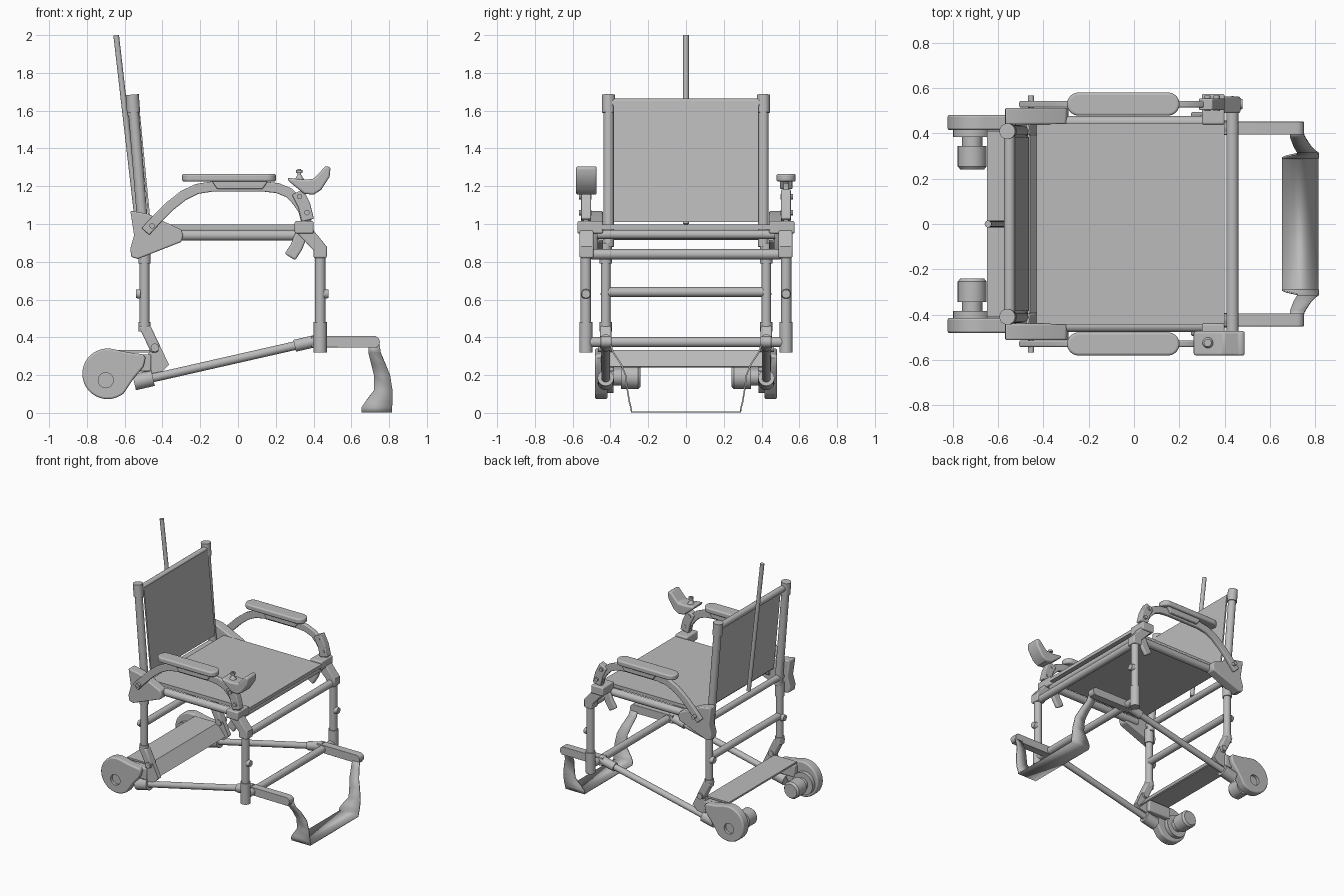
import bpy, bmesh, math
from mathutils import Vector

cube = bpy.data.objects.get("Cube")
if cube:
    bpy.data.objects.remove(cube, do_unlink=True)

grey = bpy.data.materials.new("plain grey")
grey.use_nodes = True
grey.diffuse_color = (0.5, 0.5, 0.5, 1)
grey.node_tree.nodes["Principled BSDF"].inputs["Base Color"].default_value = (0.5, 0.5, 0.5, 1)
parts = []


def add(name, bm, bevel=0):
    bmesh.ops.recalc_face_normals(bm, faces=bm.faces)
    mesh = bpy.data.meshes.new(name)
    bm.to_mesh(mesh)
    bm.free()
    mesh.materials.append(grey)
    ob = bpy.data.objects.new(name, mesh)
    bpy.context.collection.objects.link(ob)
    if bevel:
        mod = ob.modifiers.new("soft edges", 'BEVEL')
        mod.width, mod.segments = bevel, 3
        mod.limit_method, mod.angle_limit = 'ANGLE', 0.7
    parts.append(ob)
    return ob


def tube(name, p, q, r, r2=None):
    p, q = Vector(p), Vector(q)
    bm = bmesh.new()
    bmesh.ops.create_cone(bm, cap_ends=True, segments=24, radius1=r,
                          radius2=r if r2 is None else r2, depth=(q - p).length)
    turn = Vector((0, 0, 1)).rotation_difference(q - p).to_matrix().to_4x4()
    bm.transform(turn)
    bmesh.ops.translate(bm, verts=bm.verts, vec=(p + q) / 2)
    return add(name, bm)


def prism(name, pts, lo, hi, flat=False, bevel=0):
    """Extrude an outline: xz outline along y, or xy outline along z if flat."""
    bm = bmesh.new()
    verts = [bm.verts.new((a, b, lo) if flat else (a, lo, b)) for a, b in pts]
    face = bm.faces.new(verts)
    out = bmesh.ops.extrude_face_region(bm, geom=[face])["geom"]
    move = (0, 0, hi - lo) if flat else (0, hi - lo, 0)
    bmesh.ops.translate(bm, verts=[v for v in out if isinstance(v, bmesh.types.BMVert)], vec=move)
    return add(name, bm, bevel)


def box(name, x, y, z, bevel=0):
    return prism(name, [(x[0], z[0]), (x[1], z[0]), (x[1], z[1]), (x[0], z[1])], *y, bevel=bevel)


def arc(cx, cy, r, a0, a1, n=16):
    steps = [math.radians(a0 + (a1 - a0) * i / n) for i in range(n + 1)]
    return [(cx + r * math.cos(a), cy + r * math.sin(a)) for a in steps]


def ribbon(path, half):
    """Outline of a bar of constant width along a path."""
    vs = [Vector(p) for p in path]
    left, right = [], []
    for i, v in enumerate(vs):
        d = (vs[min(i + 1, len(vs) - 1)] - vs[max(i - 1, 0)]).normalized()
        n = Vector((-d.y, d.x)) * half
        left.append(tuple(v + n))
        right.append(tuple(v - n))
    return left + right[::-1]


# Seat, backrest and flag mast
box("seat", (-0.43, 0.40), (-0.445, 0.445), (0.972, 0.998))
prism("back_panel", [(-0.535, 1.65), (-0.525, 1.65), (-0.463, 1.01), (-0.473, 1.01)], -0.385, 0.385)
tube("mast", (-0.53, 0, 1.0), (-0.645, 0, 2.0), 0.015)

# Cross bars
for name, x, z, w, r in (("back_top_bar", -0.55, 1.64, 0.40, 0.024),
                         ("seat_rear_bar", -0.50, 0.94, 0.45, 0.024),
                         ("seat_front_bar", 0.36, 0.945, 0.47, 0.024),
                         ("front_upper_bar", 0.435, 0.84, 0.50, 0.027),
                         ("rear_middle_bar", -0.495, 0.64, 0.41, 0.026),
                         ("front_lower_bar", 0.435, 0.375, 0.52, 0.027)):
    tube(name, (x, -w, z), (x, w, z), r)

# Rear cross panel
prism("rear_panel", [(-0.65, 0.32), (-0.65, 0.333), (-0.46, 0.333), (-0.39, 0.245),
                     (-0.40, 0.24), (-0.47, 0.32)], -0.41, 0.41)

for s, side in ((1, "left"), (-1, "right")):
    def y(*vals):
        return tuple(sorted(s * v for v in vals))

    # Back posts and rear legs
    b, r = s * 0.41, s * 0.425
    tube("back_post_" + side, (-0.555, b, 1.62), (-0.495, b, 0.88), 0.028)
    tube("back_post_cap_" + side, (-0.56, b, 1.685), (-0.553, b, 1.59), 0.035)
    tube("rear_leg_" + side, (-0.495, r, 0.90), (-0.495, r, 0.45), 0.026)
    tube("rear_leg_collar_" + side, (-0.495, r, 0.90), (-0.495, r, 0.79), 0.033)
    tube("rear_leg_sleeve_" + side, (-0.495, r, 0.48), (-0.495, r, 0.43), 0.032)
    prism("rear_leg_foot_" + side, [(-0.527, 0.46), (-0.463, 0.46), (-0.415, 0.36),
                                    (-0.425, 0.32), (-0.46, 0.32)], *y(0.395, 0.455), bevel=0.01)
    prism("rear_gusset_" + side, [(-0.46, 0.37), (-0.42, 0.37), (-0.365, 0.255), (-0.40, 0.22),
                                  (-0.50, 0.20)], *y(0.405, 0.44))
    tube("rear_pivot_" + side, (-0.44, s * 0.39, 0.345), (-0.44, s * 0.465, 0.345), 0.022)

    # Seat bracket and rail
    prism("rear_bracket_" + side, [(-0.57, 1.07), (-0.48, 1.055), (-0.30, 0.97), (-0.29, 0.94),
                                   (-0.30, 0.905), (-0.53, 0.815), (-0.565, 0.825), (-0.57, 0.87),
                                   (-0.55, 0.94)], *y(0.44, 0.513), bevel=0.008)
    tube("seat_rail_" + side, (-0.40, s * 0.45, 0.94), (0.33, s * 0.45, 0.94), 0.028)

    # Front legs
    f = s * 0.53
    prism("front_bracket_" + side, [(0.31, 0.955), (0.32, 1.0), (0.38, 0.99), (0.47, 0.88),
                                    (0.47, 0.82), (0.40, 0.82), (0.40, 0.86)],
          *y(0.49, 0.563), bevel=0.008)
    box("front_bracket_cap_" + side, (0.30, 0.40), y(0.44, 0.575), (0.95, 1.015), bevel=0.008)
    prism("side_lever_" + side, ribbon([(0.35, 0.98), (0.31, 0.88), (0.275, 0.825)], 0.033),
          *y(0.465, 0.495), bevel=0.01)
    tube("front_leg_" + side, (0.435, f, 0.86), (0.435, f, 0.36), 0.028)
    tube("front_leg_sleeve_" + side, (0.435, f, 0.48), (0.435, f, 0.32), 0.035)
    for name, x, py, d in (("front", 0.455, f, 1), ("rear", -0.515, r, -1)):
        tube(name + "_knob_" + side, (x, py, 0.63), (x + d * 0.025, py, 0.63), 0.027, 0.022)

    # Lower diagonal rails
    tube("lower_rail_" + side, (-0.54, r, 0.165), (0.43, r, 0.385), 0.023)
    tube("rail_rear_sleeve_" + side, (-0.55, r, 0.162), (-0.45, r, 0.185), 0.043)
    tube("rail_front_sleeve_" + side, (0.30, r, 0.355), (0.43, r, 0.385), 0.032)

    # Footrest arms
    prism("footrest_arm_" + side, [(0.39, 0.348), (0.74, 0.345)] + arc(0.72, 0.376, 0.031, -60, 90, 8)
          + [(0.39, 0.408)], *y(0.395, 0.452), bevel=0.008)

    # Armrests
    prism("armrest_bar_" + side,
          ribbon([(-0.49, 0.96), (-0.43, 1.025), (-0.36, 1.095), (-0.29, 1.15), (-0.22, 1.185),
                  (-0.14, 1.198), (0.14, 1.198), (0.21, 1.19), (0.27, 1.165), (0.31, 1.125),
                  (0.345, 1.075), (0.365, 1.0)], 0.027), *y(0.515, 0.543), bevel=0.006)
    prism("armrest_pad_" + side, arc(0.15, f, 0.051, -90, 90) + arc(-0.245, f, 0.051, 90, 270),
          1.225, 1.265, flat=True, bevel=0.01)
    prism("armrest_pad_mount_" + side, [(-0.14, 1.23), (-0.11, 1.185), (0.13, 1.185), (0.16, 1.23)],
          *y(0.497, 0.563), bevel=0.006)
    prism("armrest_joint_" + side, ribbon([(0.315, 1.17), (0.35, 1.10), (0.37, 1.02)], 0.033),
          *y(0.503, 0.555), bevel=0.006)
    for px, pz in ((0.325, 1.145), (0.365, 1.06), (-0.455, 0.99)):
        tube("armrest_bolt_" + side, (px, s * 0.5, pz), (px, s * 0.567, pz), 0.014)

    # Drive housings with a round recess
    house = prism("drive_housing_" + side, arc(-0.69, 0.207, 0.134, 75, 310, 28)
                  + [(-0.55, 0.185), (-0.50, 0.245), (-0.49, 0.29), (-0.50, 0.31), (-0.58, 0.32)],
                  *y(0.415, 0.482), bevel=0.01)
    cutter = tube("recess_cutter_" + side, (-0.70, s * 0.46, 0.173), (-0.70, s * 0.55, 0.173), 0.04)
    parts.remove(cutter)
    cutter.hide_render = True
    cutter.hide_set(True)
    cut = house.modifiers.new("recess", 'BOOLEAN')
    cut.operation, cut.object, cut.solver = 'DIFFERENCE', cutter, 'EXACT'
    box("drive_mount_" + side, (-0.65, -0.46), y(0.38, 0.45), (0.22, 0.31), bevel=0.008)

    # Motors
    for name, y0, y1, rad in (("motor_flange_", 0.385, 0.42, 0.085), ("motor_neck_", 0.33, 0.39, 0.045),
                              ("motor_body_", 0.255, 0.345, 0.064)):
        tube(name + side, (-0.715, s * y1, 0.19), (-0.715, s * y0, 0.19), rad)
    tube("motor_end_" + side, (-0.715, s * 0.255, 0.19), (-0.715, s * 0.24, 0.19), 0.064, 0.052)

# Footplate: one bent sheet hanging between the arms
rows = [(0.40, 0.36, 0.69, 0.75), (0.385, 0.32, 0.69, 0.755), (0.345, 0.26, 0.705, 0.78),
        (0.32, 0.20, 0.72, 0.805), (0.31, 0.12, 0.72, 0.818), (0.30, 0.06, 0.675, 0.818),
        (0.292, 0.03, 0.655, 0.816), (0.288, 0.004, 0.655, 0.815)]
bm = bmesh.new()
loop = [(-a, z, p, q) for a, z, p, q in rows] + rows[::-1]
pairs = [(bm.verts.new((p, a, z)), bm.verts.new((q, a, z))) for a, z, p, q in loop]
for (a, b), (c, d) in zip(pairs, pairs[1:]):
    bm.faces.new((a, b, d, c))
plate = add("footplate", bm)
solid = plate.modifiers.new("sheet", 'SOLIDIFY')
solid.thickness, solid.offset = 0.008, 0

# Joystick on the right armrest
prism("joystick_body", [(0.26, 1.245), (0.27, 1.225), (0.35, 1.16), (0.40, 1.155), (0.44, 1.18),
                        (0.485, 1.25), (0.49, 1.30), (0.465, 1.308), (0.40, 1.238), (0.34, 1.235)],
      -0.582, -0.473, bevel=0.012)
tube("joystick_stem", (0.325, -0.525, 1.22), (0.325, -0.525, 1.29), 0.009)
tube("joystick_boot", (0.325, -0.525, 1.23), (0.325, -0.525, 1.26), 0.028, 0.01)
tube("joystick_knob", (0.325, -0.525, 1.27), (0.325, -0.525, 1.285), 0.017)

# Smooth shading on round parts, sharp corners kept
bpy.ops.object.select_all(action='DESELECT')
for ob in parts:
    ob.select_set(True)
bpy.context.view_layer.objects.active = parts[0]
bpy.ops.object.shade_smooth_by_angle(angle=math.radians(35))
